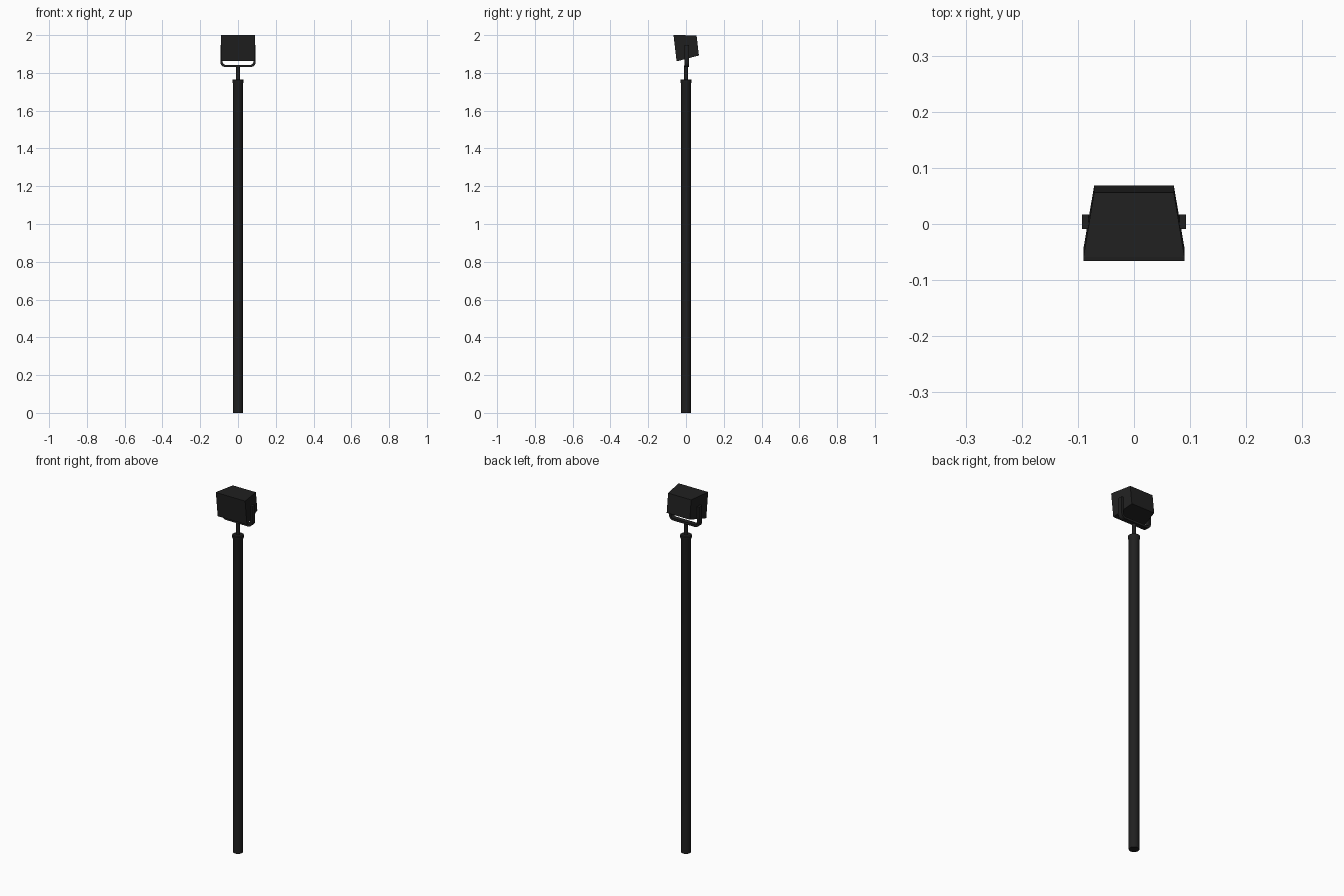
import bpy, bmesh, math
from mathutils import Matrix, Vector

if "Cube" in bpy.data.objects:
    bpy.data.objects.remove(bpy.data.objects["Cube"])


def material(name, rgb):
    m = bpy.data.materials.new(name)
    m.diffuse_color = (*rgb, 1)
    m.use_nodes = True
    m.node_tree.nodes["Principled BSDF"].inputs["Base Color"].default_value = m.diffuse_color
    return m


black = material("matte_black", (0.0145, 0.0145, 0.0145))


def make(name, bm, smooth=False):
    bmesh.ops.recalc_face_normals(bm, faces=bm.faces)
    me = bpy.data.meshes.new(name)
    bm.to_mesh(me)
    bm.free()
    me.materials.append(black)
    ob = bpy.data.objects.new(name, me)
    bpy.context.collection.objects.link(ob)
    if smooth:
        bpy.ops.object.select_all(action='DESELECT')
        ob.select_set(True)
        bpy.context.view_layer.objects.active = ob
        bpy.ops.object.shade_smooth_by_angle(angle=math.radians(35))
    return ob


def loft(bm, rings):
    """Skin a list of equal-length point rings and cap both ends."""
    vs = [[bm.verts.new(p) for p in r] for r in rings]
    n = len(vs[0])
    for a, b in zip(vs, vs[1:]):
        for i in range(n):
            j = (i + 1) % n
            bm.faces.new((a[i], a[j], b[j], b[i]))
    bm.faces.new(vs[0])
    bm.faces.new(vs[-1])


def lathe(name, profile, sides):
    bm = bmesh.new()
    loft(bm, [[(r * math.cos(2 * math.pi * i / sides), r * math.sin(2 * math.pi * i / sides), z)
               for i in range(sides)] for r, z in profile])
    return make(name, bm, True)


# Pole with flared collar, and the thin stem above it
lathe("pole", [(0.026, 0), (0.026, 1.742), (0.030, 1.752), (0.030, 1.763), (0.026, 1.766)], 20)
lathe("stem", [(0.010, 1.76), (0.010, 1.84)], 16)

# U-shaped yoke: flat strap with rounded corners
def u_path(half, bottom, radius, top):
    right = [(half - radius + radius * math.sin(a), bottom + radius - radius * math.cos(a))
             for a in [math.radians(15 * k) for k in range(7)]] + [(half, top)]
    return [(-x, z) for x, z in reversed(right)] + right

outer = u_path(0.093, 1.831, 0.026, 1.948)
inner = u_path(0.081, 1.843, 0.014, 1.948)
bm = bmesh.new()
loft(bm, [[(xo, -0.009, zo), (xo, 0.017, zo), (xi, 0.017, zi), (xi, -0.009, zi)]
          for (xo, zo), (xi, zi) in zip(outer, inner)])
make("yoke", bm, True)

# Lamp housing: tapers to the back, straight front lip, tilted downward
def rect(y, hx, hz):
    return [(-hx, y, -hz), (hx, y, -hz), (hx, y, hz), (-hx, y, hz)]

bm = bmesh.new()
loft(bm, [rect(0, 0.090, 0.0695), rect(0.007, 0.090, 0.0695), rect(0.121, 0.071, 0.053)])
tilt = Matrix.Translation(Vector((0, -0.058, 1.931))) @ Matrix.Rotation(math.radians(6.6), 4, 'X')
bmesh.ops.transform(bm, matrix=tilt, verts=bm.verts)
make("lamp_housing", bm)
